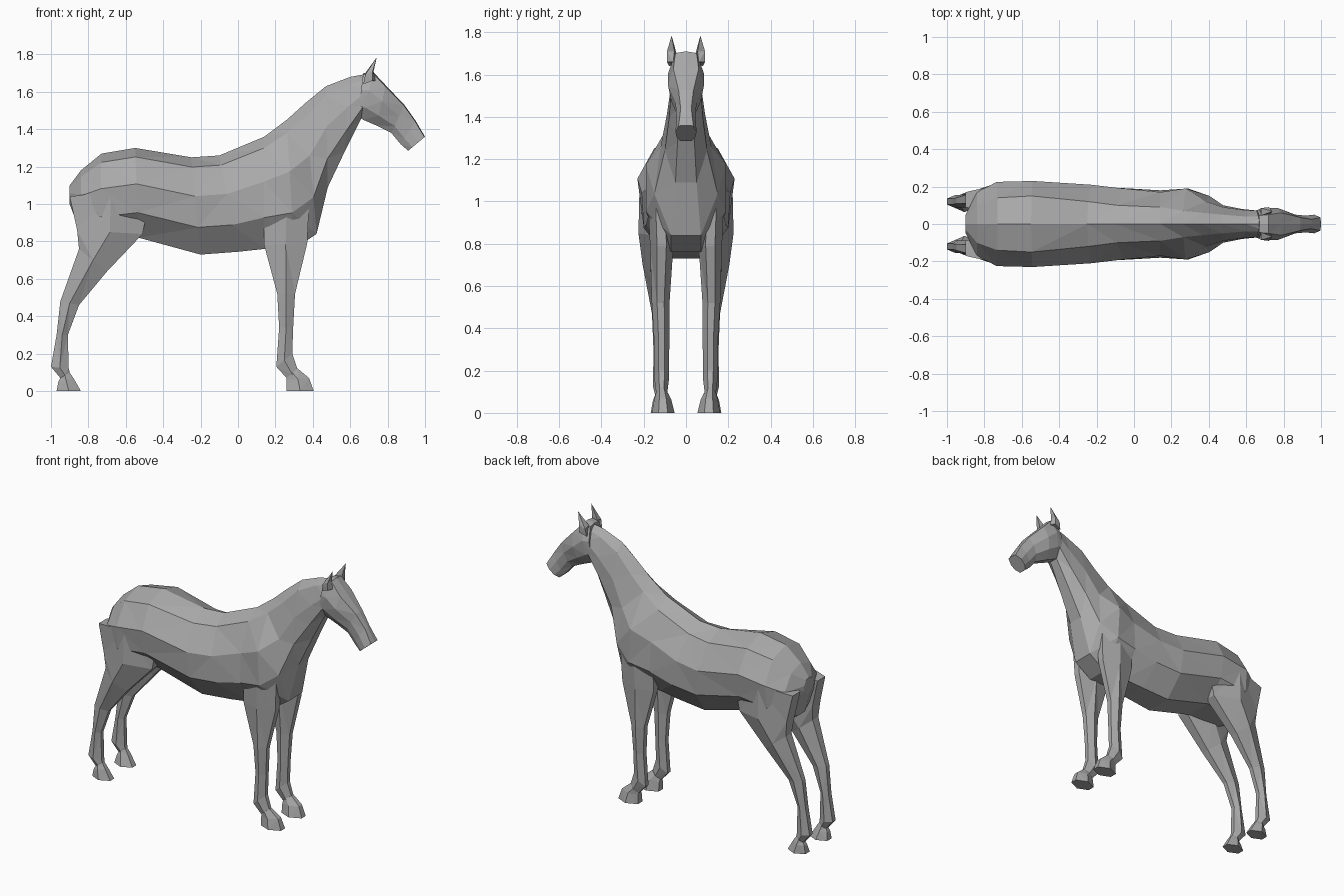
import bpy
import bmesh
from mathutils import Vector

cube = bpy.data.objects.get("Cube")
if cube:
    bpy.data.objects.remove(cube, do_unlink=True)

coat = bpy.data.materials.new("grey_coat")
coat.use_nodes = True
grey = (0.4, 0.4, 0.4, 1)
coat.diffuse_color = grey
coat.node_tree.nodes["Principled BSDF"].inputs["Base Color"].default_value = grey


def finish(name, bm):
    """Turn a bmesh into a flat-shaded object with triangulated faces."""
    bmesh.ops.recalc_face_normals(bm, faces=bm.faces)
    bmesh.ops.triangulate(bm, faces=bm.faces, quad_method="SHORT_EDGE")
    mesh = bpy.data.meshes.new(name)
    bm.to_mesh(mesh)
    bm.free()
    mesh.materials.append(coat)
    obj = bpy.data.objects.new(name, mesh)
    bpy.context.collection.objects.link(obj)
    return obj


def loft(name, rings):
    """Skin a list of closed point rings and cap both ends."""
    bm = bmesh.new()
    rows = [[bm.verts.new(p) for p in ring] for ring in rings]
    n = len(rows[0])
    for a, b in zip(rows, rows[1:]):
        for i in range(n):
            j = (i + 1) % n
            bm.faces.new((a[i], a[j], b[j], b[i]))
    bm.faces.new(rows[0])
    bm.faces.new(rows[-1])
    return finish(name, bm)


def trunk_ring(section, levels):
    """Symmetric ring from a top point, a bottom point and half widths between them."""
    tx, tz, bx, bz, *widths = section
    top, bottom = Vector((tx, 0, tz)), Vector((bx, 0, bz))
    half = [top.lerp(bottom, t) + Vector((0, w, 0)) for t, w in zip(levels, widths)]
    other = [Vector((p.x, -p.y, p.z)) for p in reversed(half)]
    return [top] + half + other


def limb_ring(section, side):
    """Six-sided ring from a back point, a front point, centre y and half width."""
    bx, bz, fx, fz, y, w = section
    back, front = Vector((bx, 0, bz)), Vector((fx, 0, fz))
    outline = [(0, .45), (.5, 1), (1, .4), (1, -.4), (.5, -1), (0, -.45)]
    return [back.lerp(front, u) + Vector((0, side * (y + v * w), 0)) for u, v in outline]


# Rump, barrel, shoulders and neck: top x z, bottom x z, four half widths
trunk = [
    (-.9, 1.1, -.9, 1, .03, .05, .05, .02),
    (-.84, 1.18, -.84, .84, .1, .17, .14, .04),
    (-.73, 1.27, -.74, .8, .14, .225, .21, .06),
    (-.55, 1.3, -.53, .82, .15, .23, .21, .09),
    (-.25, 1.25, -.2, .73, .12, .21, .2, .09),
    (-.1, 1.26, 0, .745, .1, .19, .19, .08),
    (.14, 1.36, .14, .76, .09, .17, .18, .07),
    (.26, 1.45, .3, .76, .07, .19, .19, .07),
    (.36, 1.54, .42, .84, .06, .12, .15, .07),
    (.47, 1.63, .48, 1.09, .05, .09, .1, .05),
    (.6, 1.68, .57, 1.28, .04, .075, .08, .04),
    (.71, 1.7, .66, 1.46, .04, .07, .07, .03),
]
loft("body_and_neck", [trunk_ring(s, (.1, .4, .72, 1)) for s in trunk])

# Head from poll to muzzle
skull = [
    (.67, 1.7, .64, 1.47, .045, .075, .07, .03),
    (.72, 1.71, .67, 1.45, .05, .085, .075, .03),
    (.79, 1.635, .74, 1.42, .06, .085, .07, .025),
    (.89, 1.53, .82, 1.38, .035, .05, .045, .02),
    (.95, 1.445, .87, 1.32, .025, .045, .04, .02),
    (1, 1.36, .91, 1.285, .035, .05, .045, .025),
]
loft("head", [trunk_ring(s, (.03, .4, .75, 1)) for s in skull])

# Legs: back x z, front x z, centre y, half width
fore = [
    (.14, 1, .38, 1, .12, .06),
    (.14, .78, .37, .79, .115, .055),
    (.21, .52, .305, .52, .12, .042),
    (.22, .34, .295, .34, .115, .036),
    (.205, .13, .29, .2, .115, .035),
    (.26, .07, .32, .11, .115, .026),
]
hind = [
    (-.9, 1.04, -.46, 1.1, .13, .09),
    (-.86, .86, -.51, .84, .135, .09),
    (-.85, .76, -.7, .64, .14, .065),
    (-.95, .48, -.85, .46, .125, .036),
    (-.97, .3, -.91, .3, .12, .034),
    (-1, .13, -.905, .12, .12, .036),
    (-.95, .07, -.9, .1, .12, .026),
]
fore_hoof = [(.26, .08, .32, .12, .115, .026), (.26, .06, .38, .07, .11, .04),
             (.26, 0, .405, 0, .108, .054)]
hind_hoof = [(-.95, .07, -.9, .1, .12, .026), (-.96, .05, -.88, .07, .12, .036),
             (-.97, 0, -.84, 0, .115, .052)]

parts = {"front_leg": fore, "hind_leg": hind, "front_hoof": fore_hoof, "hind_hoof": hind_hoof}
for label, side in (("left", 1), ("right", -1)):
    # The model faces +x, so its own sides are taken along y
    for part, sections in parts.items():
        loft(part + "_" + label, [limb_ring(s, side) for s in sections])

    # Pointed ear
    bm = bmesh.new()
    base = [(.68, .05, 1.65), (.735, .06, 1.66), (.72, .09, 1.66), (.67, .08, 1.64)]
    middle = [(.68, .045, 1.7), (.725, .055, 1.71), (.72, .09, 1.71), (.68, .085, 1.69)]
    low, mid = [[bm.verts.new((x, side * y, z)) for x, y, z in r] for r in (base, middle)]
    tip = bm.verts.new((.742, side * .068, 1.785))
    for i in range(4):
        j = (i + 1) % 4
        bm.faces.new((low[i], low[j], mid[j], mid[i]))
        bm.faces.new((mid[i], mid[j], tip))
    bm.faces.new(low)
    finish("ear_" + label, bm)
